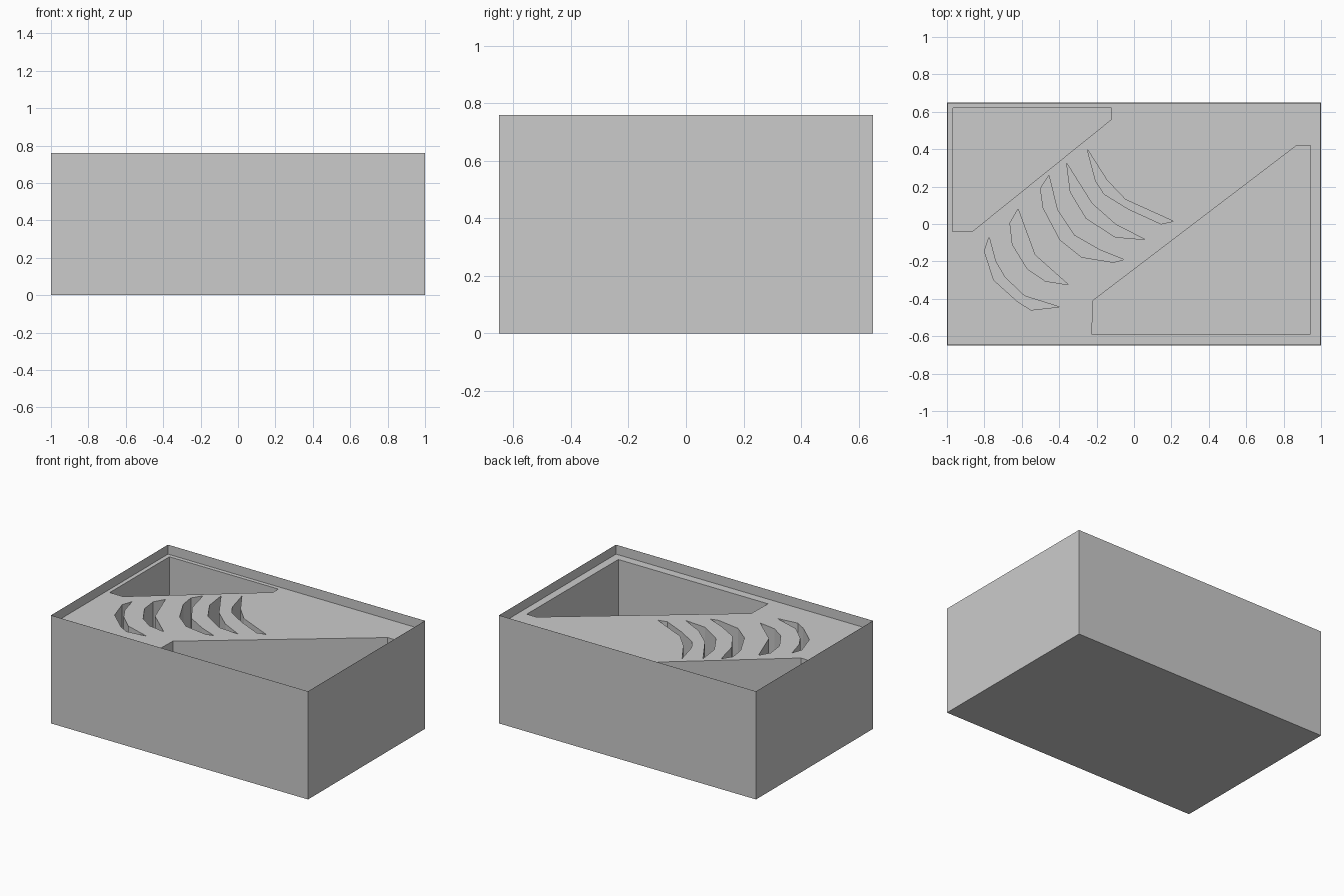
import bpy, bmesh

if "Cube" in bpy.data.objects:
    bpy.data.objects.remove(bpy.data.objects["Cube"])

LENGTH, WIDTH, HEIGHT = 2.0, 1.3, 0.76
INSERT_TOP, INSERT_BOTTOM = 0.695, 0.01
GAP = 0.002


def outlined_block(name, outlines, z0, z1):
    """Extruded flat shape: first outline is the edge, the others are holes."""
    curve = bpy.data.curves.new(name, 'CURVE')
    curve.dimensions = '2D'
    curve.fill_mode = 'BOTH'
    curve.extrude = (z1 - z0) / 2
    for pts in outlines:
        spline = curve.splines.new('POLY')
        spline.points.add(len(pts) - 1)
        for p, (x, y) in zip(spline.points, pts):
            p.co = (x, y, 0, 1)
        spline.use_cyclic_u = True
    temp = bpy.data.objects.new(name + "_outline", curve)
    bpy.context.collection.objects.link(temp)
    dg = bpy.context.evaluated_depsgraph_get()
    mesh = bpy.data.meshes.new_from_object(temp.evaluated_get(dg))
    bpy.data.objects.remove(temp)
    for poly in mesh.polygons:
        poly.use_smooth = False
    obj = bpy.data.objects.new(name, mesh)
    obj.location.z = (z0 + z1) / 2
    bpy.context.collection.objects.link(obj)
    return obj


# Open thin-walled tray
bm = bmesh.new()
bmesh.ops.create_cube(bm, size=1)
for v in bm.verts:
    v.co.x *= LENGTH
    v.co.y *= WIDTH
    v.co.z = (v.co.z + 0.5) * HEIGHT
top = [f for f in bm.faces if f.normal.z > 0.9]
bmesh.ops.delete(bm, geom=top, context='FACES_ONLY')
mesh = bpy.data.meshes.new("tray")
bm.to_mesh(mesh)
bm.free()
tray = bpy.data.objects.new("tray", mesh)
bpy.context.collection.objects.link(tray)
walls = tray.modifiers.new("walls", 'SOLIDIFY')
walls.thickness = 0.001
walls.offset = -1

# Insert edge, just inside the tray
hx, hy = LENGTH / 2 - GAP, WIDTH / 2 - GAP
edge = [(-hx, -hy), (hx, -hy), (hx, hy), (-hx, hy)]

# Two large angled pockets
left_pocket = [(-.968, .62), (-.12, .62), (-.12, .56), (-.865, -.04), (-.97, -.04)]
right_pocket = [(.87, .42), (.945, .42), (.94, -.59), (-.225, -.59), (-.22, -.41)]

# Row of five crescent slots
crescents = [
    [(-.25, .40), (-.145, .235), (-.045, .13), (.21, .015),
     (.145, 0), (-.03, .08), (-.16, .16), (-.205, .23)],
    [(-.36, .325), (-.225, .11), (-.095, -.005), (.06, -.083),
     (-.10, -.07), (-.255, .03), (-.34, .17)],
    [(-.455, .26), (-.41, .075), (-.32, -.06), (-.18, -.14), (-.055, -.19),
     (-.11, -.205), (-.28, -.177), (-.395, -.085), (-.485, .085), (-.5, .19)],
    [(-.62, .08), (-.53, -.165), (-.35, -.325),
     (-.475, -.305), (-.57, -.24), (-.65, -.11), (-.663, .005)],
    [(-.775, -.07), (-.74, -.2), (-.69, -.285), (-.585, -.385), (-.4, -.443),
     (-.55, -.46), (-.62, -.417), (-.75, -.3), (-.8, -.145)],
]

# Insert block with every pocket cut down to the tray floor
outlined_block("insert", [edge, left_pocket, right_pocket] + crescents,
               INSERT_BOTTOM, INSERT_TOP)
